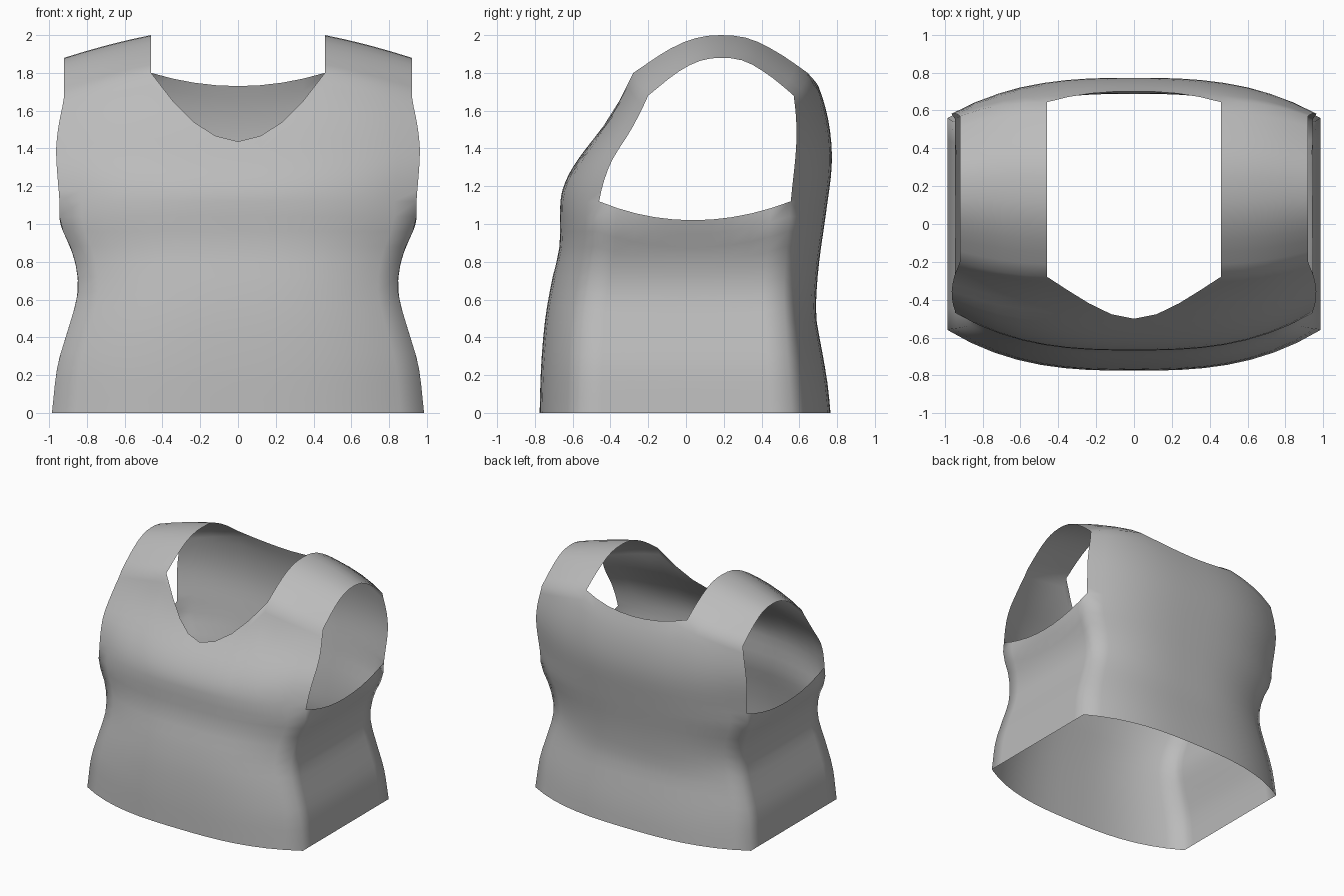
import bpy
import bmesh

cube = bpy.data.objects.get("Cube")
if cube:
    bpy.data.objects.remove(cube, do_unlink=True)


def curve(points):
    """Smooth function through (position, value) points."""
    xs, vs = zip(*points)
    last = len(xs) - 1
    slope = []
    for i in range(last + 1):
        a, b = max(i - 1, 0), min(i + 1, last)
        slope.append((vs[b] - vs[a]) / (xs[b] - xs[a]))

    def value(x):
        i = 0
        while i < last - 1 and x > xs[i + 1]:
            i += 1
        d = xs[i + 1] - xs[i]
        t = min(max((x - xs[i]) / d, 0), 1)
        s = t * t * (3 - 2 * t)
        return (vs[i] + (vs[i + 1] - vs[i]) * s
                + d * slope[i] * t * (1 - t) ** 2
                - d * slope[i + 1] * t * t * (1 - t))
    return value


# Body outline by height: half width, and depth at the centre and side seams
half_width = curve([(0, .985), (.25, .955), (.44, .9), (.62, .85), (.74, .85),
                    (.86, .88), (1.0, .94), (1.12, .945), (1.38, .963),
                    (1.52, .95), (1.68, .92), (1.82, .92)])
front_mid = curve([(0, -.775), (.25, -.767), (.5, -.745), (.7, -.71), (.88, -.67),
                   (1.12, -.665), (1.22, -.64), (1.33, -.58), (1.57, -.405),
                   (1.82, -.29)])
front_seam = curve([(0, -.56), (.5, -.54), (.88, -.48), (1.12, -.46),
                    (1.32, -.4), (1.5, -.29), (1.68, -.2), (1.82, -.15)])
back_mid = curve([(0, .765), (.15, .75), (.33, .72), (.5, .69), (.62, .69),
                  (.8, .705), (1.05, .74), (1.32, .772), (1.53, .757),
                  (1.72, .705), (1.82, .65)])
back_seam = curve([(0, .56), (.5, .525), (.7, .52), (1.12, .555), (1.45, .585),
                   (1.68, .57), (1.82, .53)])
strap_arch = curve([(0, 0), (.2, .61), (.35, .91), (.5, 1), (.67, .9),
                    (.85, .48), (1, 0)])

ARMPIT, NECK, SHOULDER = 1.12, 1.8, 1.68
COLS, LOW, HIGH = 16, 14, 10

bm = bmesh.new()


def add_grid(rows):
    verts = [[bm.verts.new(p) for p in row] for row in rows]
    for r0, r1 in zip(verts, verts[1:]):
        for i in range(len(r0) - 1):
            bm.faces.new((r0[i], r0[i + 1], r1[i + 1], r1[i]))


def panel_point(u, z, mid, seam):
    m = mid(z)
    return (u * half_width(z), m + (seam(z) - m) * abs(u) ** 2.8, z)


def panel_top(u, neck_low, power):
    a = abs(u)
    if a < .5:
        return neck_low + (NECK - neck_low) * (a * 2) ** power
    f = a * 2 - 1
    return NECK + (SHOULDER - NECK) * f + .03 * f * (1 - f)


def heights(low, top):
    return ([low * i / LOW for i in range(LOW)]
            + [low + (top - low) * i / HIGH for i in range(HIGH + 1)])


# Front and back panels, with scooped necklines
columns = [2 * i / COLS - 1 for i in range(COLS + 1)]
panels = ((front_mid, front_seam, 1.437, 1.8), (back_mid, back_seam, 1.73, 2))
tops = []
for mid, seam, neck_low, power in panels:
    grid = [[panel_point(u, z, mid, seam)
             for z in heights(ARMPIT, panel_top(u, neck_low, power))]
            for u in columns]
    add_grid(grid)
    tops.append([col[-1] for col in grid])

# Side panels under the armholes
for side in (-1, 1):
    grid = []
    for j in range(11):
        s = j / 10
        top = ARMPIT - .1 * (1 - (2 * s - 1) ** 2)
        col = []
        for i in range(LOW + 1):
            z = top * i / LOW
            y0, y1 = front_seam(z), back_seam(z)
            col.append((side * half_width(z), y0 + (y1 - y0) * s, z))
        grid.append(col)
    add_grid(grid)

# Arched shoulder straps joining front to back
quarter = COLS // 4
for ids in (range(quarter + 1), range(COLS - quarter, COLS + 1)):
    grid = []
    for i in ids:
        (x, y0, z), (_, y1, _) = tops[0][i], tops[1][i]
        grid.append([(x, y0 + (y1 - y0) * k / 14, z + .2 * strap_arch(k / 14))
                     for k in range(15)])
    add_grid(grid)

# Sew the panels together and face them outward
bmesh.ops.remove_doubles(bm, verts=bm.verts, dist=.002)
bmesh.ops.recalc_face_normals(bm, faces=bm.faces)
front_face = min(bm.faces, key=lambda f: f.calc_center_median().y)
if front_face.normal.y > 0:
    bmesh.ops.reverse_faces(bm, faces=bm.faces)
for f in bm.faces:
    f.smooth = True

mesh = bpy.data.meshes.new("tank_top")
bm.to_mesh(mesh)
bm.free()
garment = bpy.data.objects.new("tank_top", mesh)
bpy.context.collection.objects.link(garment)

# Plain grey cloth
cloth = bpy.data.materials.new("grey_cloth")
cloth.use_nodes = True
color = (.5, .5, .5, 1)
cloth.diffuse_color = color
cloth.node_tree.nodes["Principled BSDF"].inputs["Base Color"].default_value = color
mesh.materials.append(cloth)
